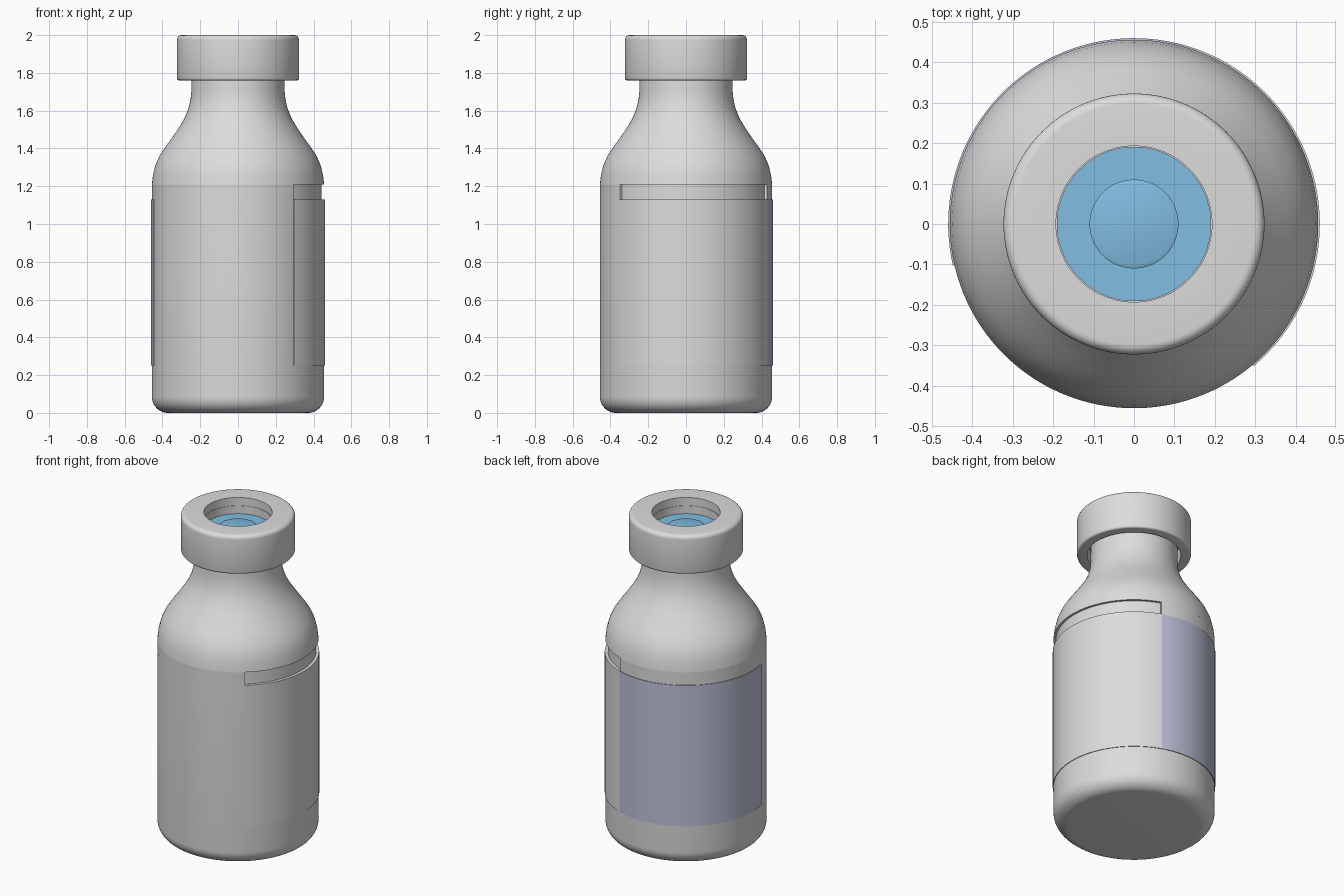
import bpy, bmesh
from math import sin, cos, pi, radians

cube = bpy.data.objects.get("Cube")
if cube:
    bpy.data.objects.remove(cube, do_unlink=True)


def material(name, rgb):
    m = bpy.data.materials.new(name)
    m.use_nodes = True
    m.diffuse_color = (*rgb, 1)
    m.node_tree.nodes["Principled BSDF"].inputs["Base Color"].default_value = (*rgb, 1)
    return m


grey = material("light grey", (0.72, 0.72, 0.72))
blue = material("rubber blue", (0.22, 0.51, 0.76))
lilac = material("label lilac", (0.52, 0.54, 0.70))


def lathe(name, profile, mat, start=0, end=360, closed=False):
    """Turn an (r, z) profile around z, over a full circle or a capped sector."""
    full = end - start == 360
    steps = 128 if full else max(2, round((end - start) / 3))
    bm = bmesh.new()
    rings = []
    for i in range(steps + (0 if full else 1)):
        a = radians(start + (end - start) * i / steps)
        rings.append([bm.verts.new((r * cos(a), r * sin(a), z)) for r, z in profile])
    n = len(profile)
    for i in range(steps):
        p, q = rings[i], rings[(i + 1) % len(rings)]
        for j in range(n if closed else n - 1):
            k = (j + 1) % n
            bm.faces.new((p[j], q[j], q[k], p[k]))
    if not full:
        bm.faces.new(rings[0])
        bm.faces.new(rings[-1])
    bmesh.ops.remove_doubles(bm, verts=bm.verts, dist=1e-5)
    bmesh.ops.recalc_face_normals(bm, faces=bm.faces)
    mesh = bpy.data.meshes.new(name)
    bm.to_mesh(mesh)
    bm.free()
    ob = bpy.data.objects.new(name, mesh)
    bpy.context.collection.objects.link(ob)
    mesh.materials.append(mat)
    bpy.ops.object.select_all(action="DESELECT")
    ob.select_set(True)
    bpy.context.view_layer.objects.active = ob
    bpy.ops.object.shade_smooth_by_angle(angle=radians(32))
    return ob


def arc(r, z, radius, a0, a1, steps=6):
    """Profile points along a rounded corner."""
    angles = [radians(a0 + (a1 - a0) * i / steps) for i in range(steps + 1)]
    return [(r + radius * cos(a), z + radius * sin(a)) for a in angles]


R = 0.456            # body radius
LOW, HIGH, STRIP = 0.25, 1.13, 1.21   # label bottom, label top, recess top
A, B, C = -50, 70, 193                # label panel angles

# Bottle with rounded base, recess band, shoulder and neck
shoulder = [(R, STRIP), (0.45, 1.26), (0.438, 1.31), (0.416, 1.36), (0.383, 1.41),
            (0.347, 1.46), (0.313, 1.51), (0.283, 1.56), (0.263, 1.61),
            (0.251, 1.66), (0.246, 1.71), (0.245, 1.85), (0, 1.85)]
base = [(0, 0)] + arc(R - 0.085, 0.085, 0.085, -90, 0, 10)
lathe("bottle", base + [(R, HIGH), (0.442, HIGH), (0.442, STRIP)] + shoulder, grey)


def band(name, r0, r1, z0, z1, mat, start, end):
    lathe(name, [(r0, z0), (r1, z0), (r1, z1), (r0, z1)], mat, start, end, closed=True)


# Collar fills the recess band except above the plain label panel
band("collar", 0.435, R, HIGH, STRIP, grey, B, A + 360)

# Label panels
band("plain_label", 0.452, 0.46, LOW, HIGH, grey, A, B)
band("tinted_label", 0.452, 0.46, LOW, HIGH, lilac, B, C)

# Hollow crimp cap with an opening in its top
cap = ([(0.265, 1.85), (0.265, 1.76)] + arc(0.311, 1.772, 0.012, -90, 0, 3)
       + arc(0.298, 1.975, 0.025, 0, 90) + [(0.193, 2.0), (0.193, 1.95),
       (0.19, 1.95), (0.19, 1.85)])
lathe("cap", cap, grey, closed=True)

# Rubber stopper with a raised centre ring
lathe("stopper", [(0.19, 1.85), (0.19, 1.9), (0.11, 1.9), (0.11, 1.908),
                  (0.1, 1.912), (0, 1.912)], blue)
